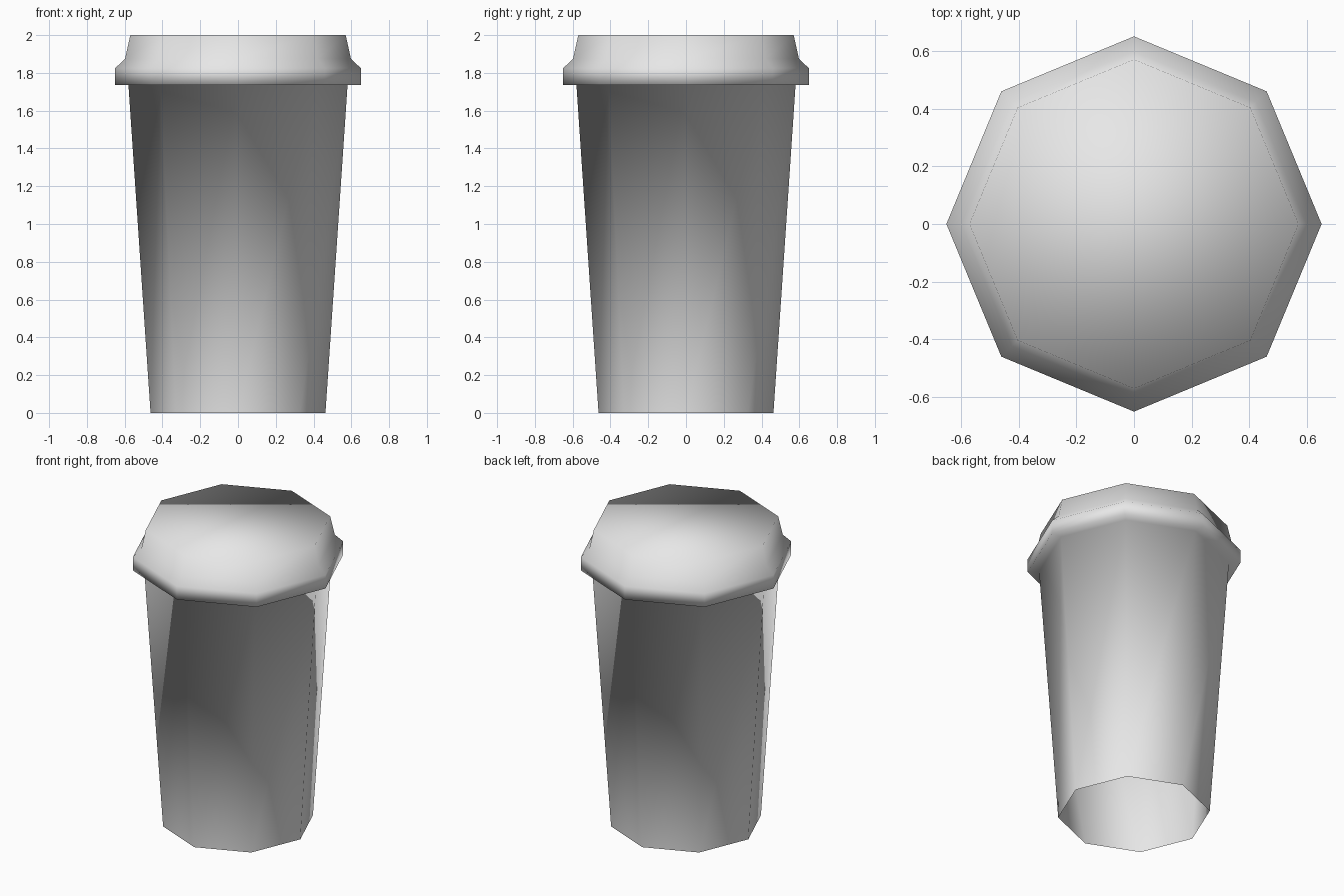
import bpy, bmesh
from math import cos, sin, tau

cube = bpy.data.objects.get("Cube")
if cube:
    bpy.data.objects.remove(cube, do_unlink=True)

SIDES = 8
# Radius and height: open foot, cup mouth, lid flange, lid shoulder, lid top
PROFILE = [(0.463, 0), (0.58, 1.735), (0.65, 1.735), (0.65, 1.825),
           (0.598, 1.875), (0.57, 2.0)]

# One neutral colour for the whole cup
grey = bpy.data.materials.new("plain grey")
grey.use_nodes = True
grey.diffuse_color = (0.8, 0.8, 0.8, 1)
shader = next(n for n in grey.node_tree.nodes if n.type == "BSDF_PRINCIPLED")
shader.inputs["Base Color"].default_value = grey.diffuse_color

# Turned wall of cup and lid, in one continuous smooth surface
bm = bmesh.new()
rings = [[bm.verts.new((r * cos(tau * i / SIDES), r * sin(tau * i / SIDES), z))
          for i in range(SIDES)] for r, z in PROFILE]
for low, high in zip(rings, rings[1:]):
    for i in range(SIDES):
        j = (i + 1) % SIDES
        bm.faces.new((low[i], low[j], high[j], high[i]))

# Closed lid top; the foot stays open
bm.faces.new(rings[-1])
for face in bm.faces:
    face.smooth = True

mesh = bpy.data.meshes.new("lidded_cup")
bm.to_mesh(mesh)
bm.free()
mesh.materials.append(grey)
bpy.context.collection.objects.link(bpy.data.objects.new("lidded_cup", mesh))
